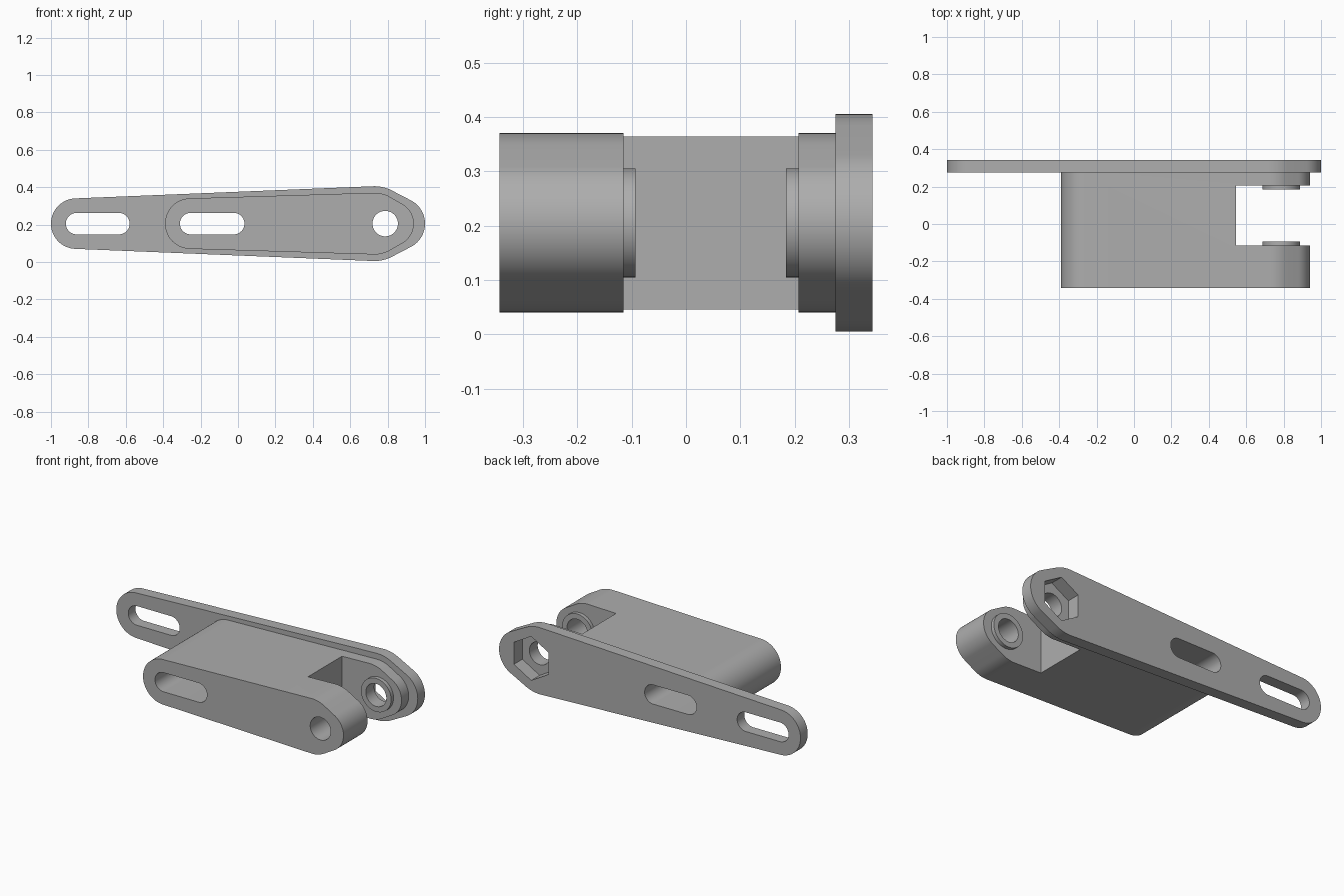
import bpy, bmesh, math
from mathutils import Vector
from mathutils.geometry import convex_hull_2d

MID = 0.205            # height of the shared centre line
PIVOT = 0.787          # x of the pivot axis

cube = bpy.data.objects.get("Cube")
if cube:
    bpy.data.objects.remove(cube, do_unlink=True)

grey = bpy.data.materials.new("grey")
grey.use_nodes = True
grey.diffuse_color = (0.42, 0.42, 0.42, 1)
grey.node_tree.nodes["Principled BSDF"].inputs["Base Color"].default_value = (0.42, 0.42, 0.42, 1)


def circle(x, r, sides=96, turn=0.0):
    return [Vector((x + r * math.cos(turn + math.tau * i / sides),
                    MID + r * math.sin(turn + math.tau * i / sides))) for i in range(sides)]


def hull(*discs):
    """Outline wrapped around a row of (x, radius) discs."""
    pts = [p for x, r in discs for p in circle(x, r)]
    return [pts[i] for i in convex_hull_2d(pts)]


def extrude(name, outline, y0, y1):
    """Solid from an x-z outline, between two depths."""
    bm = bmesh.new()
    face = bm.faces.new([bm.verts.new((p.x, y0, p.y)) for p in outline])
    new = bmesh.ops.extrude_face_region(bm, geom=[face])["geom"]
    bmesh.ops.translate(bm, vec=(0, y1 - y0, 0),
                        verts=[v for v in new if isinstance(v, bmesh.types.BMVert)])
    bmesh.ops.recalc_face_normals(bm, faces=bm.faces)
    mesh = bpy.data.meshes.new(name)
    bm.to_mesh(mesh)
    bm.free()
    mesh.materials.append(grey)
    obj = bpy.data.objects.new(name, mesh)
    bpy.context.collection.objects.link(obj)
    return obj


def finish(obj, cutters):
    """Cut the openings and smooth the round walls."""
    bpy.ops.object.select_all(action='DESELECT')
    bpy.context.view_layer.objects.active = obj
    obj.select_set(True)
    for cutter in cutters:
        mod = obj.modifiers.new("cut", 'BOOLEAN')
        mod.operation = 'DIFFERENCE'
        mod.solver = 'EXACT'
        mod.object = cutter
        bpy.ops.object.modifier_apply(modifier=mod.name)
    bpy.ops.object.shade_smooth_by_angle(angle=math.radians(25))


# Cutters
end_slot = extrude("end_slot_cutter", hull((-0.863, 0.0575), (-0.637, 0.0575)), -0.6, 0.6)
body_slot = extrude("body_slot_cutter", hull((-0.253, 0.0575), (-0.023, 0.0575)), -0.6, 0.6)
bore = extrude("bore_cutter", circle(PIVOT, 0.068), -0.6, 0.6)
nut_pocket = extrude("nut_pocket_cutter", circle(PIVOT, 0.132, 6, math.pi / 6), 0.263, 0.6)
fork_gap = extrude("fork_gap_cutter",
                   [Vector(p) for p in ((0.545, -1), (2, -1), (2, 1), (0.545, 1))], -0.115, 0.207)

# Long back plate
plate = extrude("back_plate", hull((-0.865, 0.135), (0.73, 0.2), (0.86, 0.14)), 0.275, 0.343)
finish(plate, [end_slot, body_slot, bore, nut_pocket])

# Thick body with a fork at its left end
body = extrude("fork_body", hull((-0.255, 0.135), (0.73, 0.165), (0.82, 0.12)), -0.343, 0.275)
finish(body, [fork_gap, body_slot, bore, nut_pocket])

# Raised rings inside the fork
for name, y0, y1 in (("front_boss", -0.115, -0.093), ("back_boss", 0.184, 0.207)):
    finish(extrude(name, circle(PIVOT, 0.1), y0, y1), [bore])

for cutter in (end_slot, body_slot, bore, nut_pocket, fork_gap):
    bpy.data.objects.remove(cutter, do_unlink=True)
